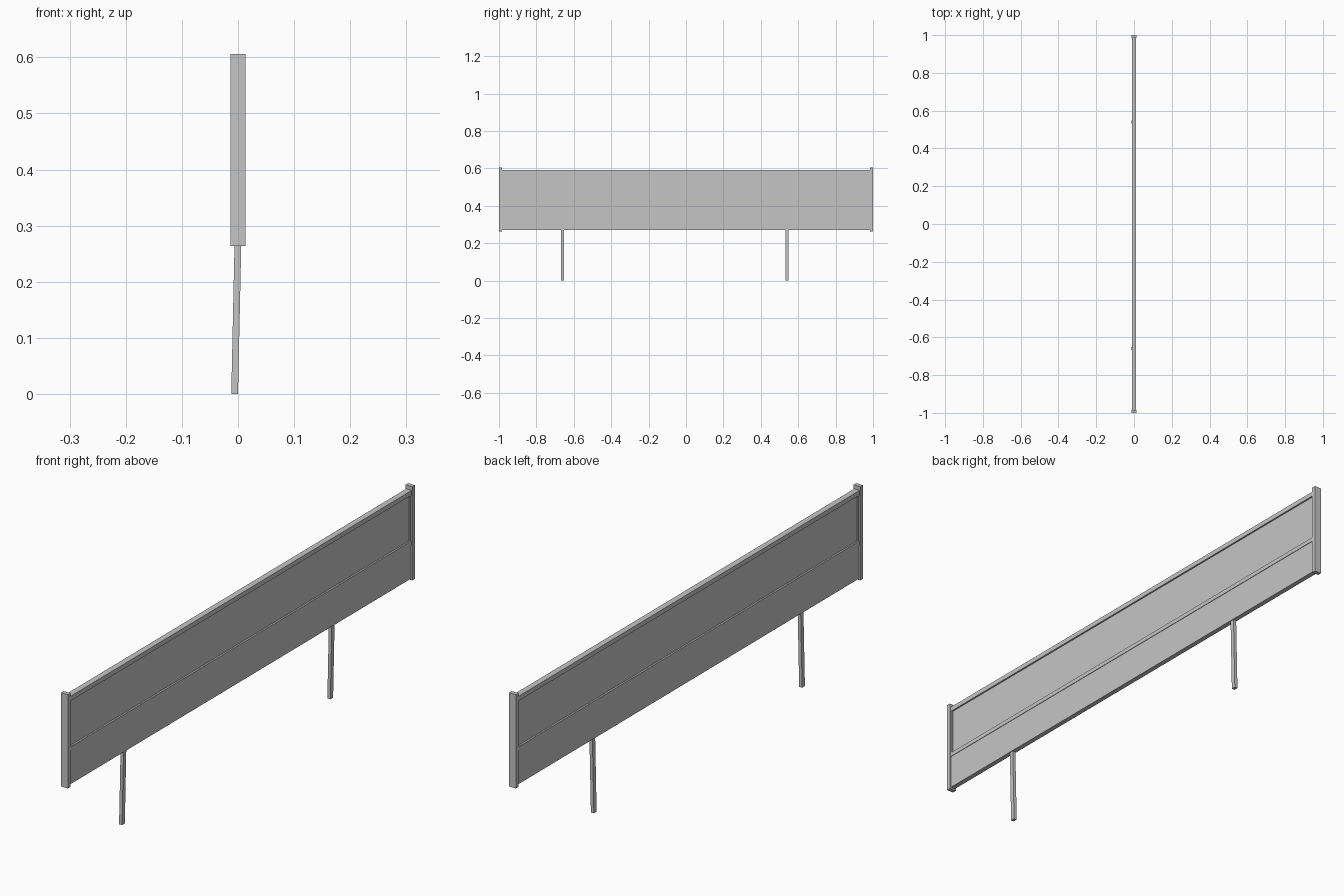
import bpy
import bmesh

cube = bpy.data.objects.get("Cube")
if cube:
    bpy.data.objects.remove(cube, do_unlink=True)

# Single galvanised grey finish
grey = bpy.data.materials.new("steel_grey")
grey.use_nodes = True
color = (0.56, 0.56, 0.56, 1)
grey.diffuse_color = color
grey.node_tree.nodes["Principled BSDF"].inputs["Base Color"].default_value = color


def box(name, half_x, y0, y1, z0, z1, lean=0.0):
    """Box centred on x; lean shifts its lower end sideways."""
    bm = bmesh.new()
    bmesh.ops.create_cube(bm, size=1)
    for v in bm.verts:
        low = v.co.z < 0
        v.co.x = v.co.x * 2 * half_x + (lean if low else 0)
        v.co.y = y0 if v.co.y < 0 else y1
        v.co.z = z0 if low else z1
    mesh = bpy.data.meshes.new(name)
    bm.to_mesh(mesh)
    bm.free()
    mesh.materials.append(grey)
    obj = bpy.data.objects.new(name, mesh)
    bpy.context.collection.objects.link(obj)
    return obj


# Panels and the rails framing them
inner = 0.985
box("upper_panel", 0.005, -inner, inner, 0.40, 0.58)
box("lower_panel", 0.009, -inner, inner, 0.27, 0.40)
box("middle_rail", 0.011, -inner, inner, 0.393, 0.408)
box("top_rail", 0.011, -inner, inner, 0.575, 0.592)

# End posts with the narrow stiles beside the upper panel
for side, s in (("left", 1), ("right", -1)):
    y0, y1 = sorted((s * inner, s))
    box(side + "_end_post", 0.0135, y0, y1, 0.264, 0.606)
    y0, y1 = sorted((s * 0.979, s * inner))
    box(side + "_stile", 0.009, y0, y1, 0.40, 0.58)

# Slightly leaning support legs
for name, y in (("front_leg", -0.66), ("rear_leg", 0.54)):
    box(name, 0.006, y - 0.008, y + 0.008, 0, 0.275, lean=-0.006)
